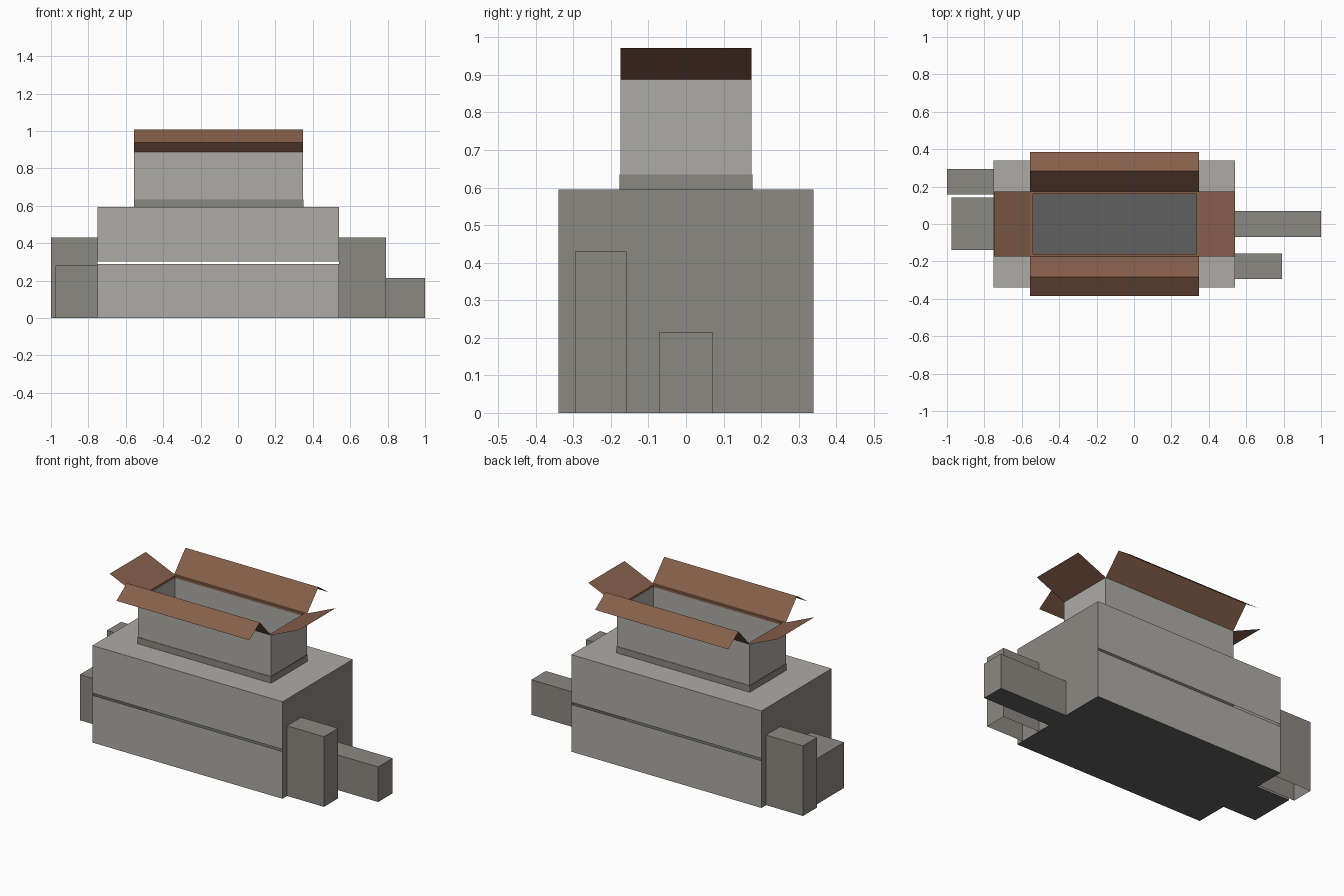
import bpy

if "Cube" in bpy.data.objects:
    bpy.data.objects.remove(bpy.data.objects["Cube"])


def material(name, rgb):
    m = bpy.data.materials.new(name)
    m.diffuse_color = (*rgb, 1)
    m.use_nodes = True
    m.node_tree.nodes["Principled BSDF"].inputs["Base Color"].default_value = m.diffuse_color
    return m


PALE = material("pale grey", (0.42, 0.41, 0.385))
WARM = material("warm grey", (0.26, 0.25, 0.22))
DARK = material("dark grey", (0.115, 0.115, 0.115))
BROWN = material("cardboard brown", (0.24, 0.115, 0.07))


def make(name, verts, faces, mats, indices=None):
    me = bpy.data.meshes.new(name)
    me.from_pydata(verts, [], faces)
    for m in mats:
        me.materials.append(m)
    for p, i in zip(me.polygons, indices or [0] * len(faces)):
        p.material_index = i
    ob = bpy.data.objects.new(name, me)
    bpy.context.collection.objects.link(ob)
    return ob


# the six sides of a box, by letter, as corner indices
SIDES = {
    "b": (0, 2, 3, 1), "t": (4, 5, 7, 6),      # bottom, top
    "f": (0, 1, 5, 4), "k": (2, 6, 7, 3),      # front, back
    "l": (0, 4, 6, 2), "r": (1, 3, 7, 5),      # left, right
}


def panels(name, x, y, z, sides):
    """Thin-panelled box; sides maps side letters to a material."""
    verts = [(a, b, c) for c in z for b in y for a in x]
    mats = list(dict.fromkeys(sides.values()))
    order = [k for group in sides for k in group]
    idx = [mats.index(m) for group, m in sides.items() for _ in group]
    return make(name, verts, [SIDES[k] for k in order], mats, idx)


# main body: two stacked long panels per side with a slot between them
BX, BY = (-0.75, 0.54), (-0.34, 0.34)
panels("body_lower", BX, BY, (0.0, 0.29), {"fk": PALE, "b": DARK})
panels("body_upper", BX, BY, (0.303, 0.595), {"fkt": PALE})
panels("body_ends", BX, BY, (0.0, 0.595), {"lr": WARM})

# side annexes: the tall ones are open underneath
panels("right_tall_annex", (0.54, 0.79), (-0.295, -0.158), (0, 0.43),
       {"fktr": WARM})
panels("right_low_annex", (0.54, 1.0), (-0.07, 0.07), (0, 0.215),
       {"fktr": WARM, "b": DARK})
panels("left_tall_annex", (-1.0, -0.75), (0.158, 0.295), (0, 0.43),
       {"fktl": WARM})
panels("left_low_annex", (-0.975, -0.75), (-0.14, 0.143), (0, 0.28),
       {"fktl": WARM, "b": DARK})

# open upper box: outer walls, base band and inner lining
UX, UY, TOP = (-0.555, 0.347), (-0.175, 0.175), 0.888
T = 0.014
IX, IY = (UX[0] + T, UX[1] - T), (UY[0] + T, UY[1] - T)
panels("upper_walls", UX, UY, (0.635, TOP), {"fklr": PALE})
panels("upper_base_band", (UX[0] - 0.002, UX[1] + 0.002),
       (UY[0] - 0.002, UY[1] + 0.002), (0.595, 0.635), {"fklr": WARM})
panels("upper_lining", IX, IY, (0.605, TOP - 0.015),
       {"fklr": PALE, "b": DARK})
panels("lining_edge", IX, IY, (TOP - 0.015, TOP), {"fklr": BROWN})

# rim joining the walls to the lining
rim = [(x, y, TOP) for xs, ys in ((UX, UY), (IX, IY))
       for x, y in ((xs[0], ys[0]), (xs[1], ys[0]),
                    (xs[1], ys[1]), (xs[0], ys[1]))]
make("upper_rim", rim,
     [(i, (i + 1) % 4, (i + 1) % 4 + 4, i + 4) for i in range(4)], [BROWN])


def strip(name, profile, span, along_x):
    """Extrude an open (distance, height) profile along one axis."""
    verts = [(s, d, z) if along_x else (d, s, z)
             for d, z in profile for s in span]
    faces = [(2 * i, 2 * i + 1, 2 * i + 3, 2 * i + 2)
             for i in range(len(profile) - 1)]
    make(name, verts, faces, [BROWN])


# long flaps rise outward and fold down; end flaps are flat
for side, label in ((-1, "front"), (1, "back")):
    strip(label + "_flap",
          [(side * 0.175, TOP), (side * 0.284, 1.008), (side * 0.385, 0.938)],
          UX, True)
strip("left_flap", [(UX[0], TOP), (-0.748, 0.972)], UY, False)
strip("right_flap", [(UX[1], TOP), (0.54, 0.972)], UY, False)
